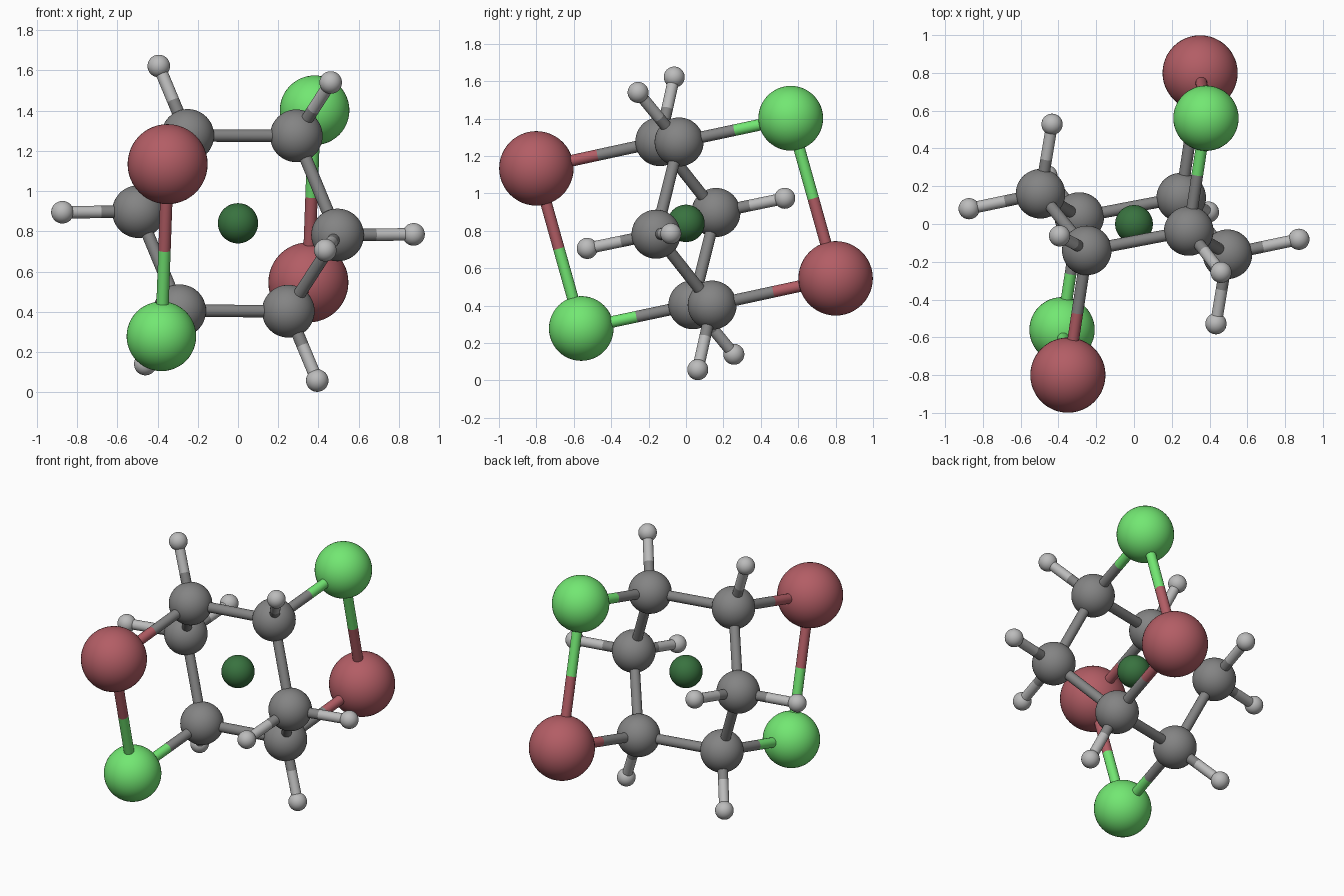
import bpy
from mathutils import Vector

if "Cube" in bpy.data.objects:
    bpy.data.objects.remove(bpy.data.objects["Cube"])

CENTRE = Vector((0, 0, 0.84))
BOND_R = 0.031


def material(name, rgb):
    m = bpy.data.materials.new(name)
    m.diffuse_color = (*rgb, 1)
    m.use_nodes = True
    m.node_tree.nodes["Principled BSDF"].inputs["Base Color"].default_value = m.diffuse_color
    return m


# element kind -> (radius, material)
KINDS = {
    "carbon": (0.131, material("dark_grey", (0.23, 0.23, 0.23))),
    "hydrogen": (0.056, material("light_grey", (0.5, 0.5, 0.5))),
    "bromine": (0.199, material("red", (0.45, 0.11, 0.13))),
    "chlorine": (0.173, material("green", (0.17, 0.8, 0.17))),
    "centre": (0.1, material("dark_green", (0.04, 0.17, 0.05))),
}


def ball(name, kind, pos):
    radius, mat = KINDS[kind]
    bpy.ops.mesh.primitive_uv_sphere_add(segments=48, ring_count=24, radius=radius, location=pos)
    ob = bpy.context.object
    ob.name = name
    ob.data.materials.append(mat)
    bpy.ops.object.shade_smooth()


def rod(name, kind, a, b):
    d = b - a
    bpy.ops.mesh.primitive_cylinder_add(vertices=24, radius=BOND_R, depth=d.length, location=(a + b) / 2)
    ob = bpy.context.object
    ob.rotation_euler = d.to_track_quat("Z", "Y").to_euler()
    ob.name = name
    ob.data.materials.append(KINDS[kind][1])
    bpy.ops.object.shade_smooth_by_angle()


# half of the atoms; the other half is mirrored through the centre point
HALF = {
    "c1": ("carbon", (-0.25, -0.14, 1.277)),
    "c2": ("carbon", (0.29, -0.037, 1.275)),
    "c3": ("carbon", (0.495, -0.16, 0.782)),
    "br": ("bromine", (-0.35, -0.80, 1.134)),
    "cl": ("chlorine", (0.381, 0.56, 1.402)),
    "h1": ("hydrogen", (-0.394, -0.063, 1.622)),
    "h2": ("hydrogen", (0.461, -0.256, 1.54)),
    "h3": ("hydrogen", (0.873, -0.081, 0.785)),
    "h4": ("hydrogen", (0.434, -0.528, 0.706)),
}
# bonds: second name with * lies on the mirrored half
BONDS = [("c1", "c2"), ("c2", "c3"), ("c3", "c1*"), ("c1", "br"), ("c2", "cl"),
         ("br", "cl*"), ("c1", "h1"), ("c2", "h2"), ("c3", "h3"), ("c3", "h4")]


def atom(key, side):
    if key.endswith("*"):
        key, side = key[:-1], -side
    kind, pos = HALF[key]
    return kind, CENTRE + side * (Vector(pos) - CENTRE)


for side, tag in ((1, "a"), (-1, "b")):
    # atoms
    for key in HALF:
        kind, pos = atom(key, side)
        ball(f"{kind}_ball_{key}_{tag}", kind, pos)
    # bonds, each half in the colour of its atom
    for k1, k2 in BONDS:
        (kind1, p1), (kind2, p2) = atom(k1, side), atom(k2, side)
        mid = (p1 + p2) / 2
        label = f"bond_{k1}_{k2.replace('*', '_opposite')}_{tag}"
        rod(label + "_start", kind1, p1, mid)
        rod(label + "_end", kind2, mid, p2)

# small ball in the middle
ball("centre_ball", "centre", CENTRE)
